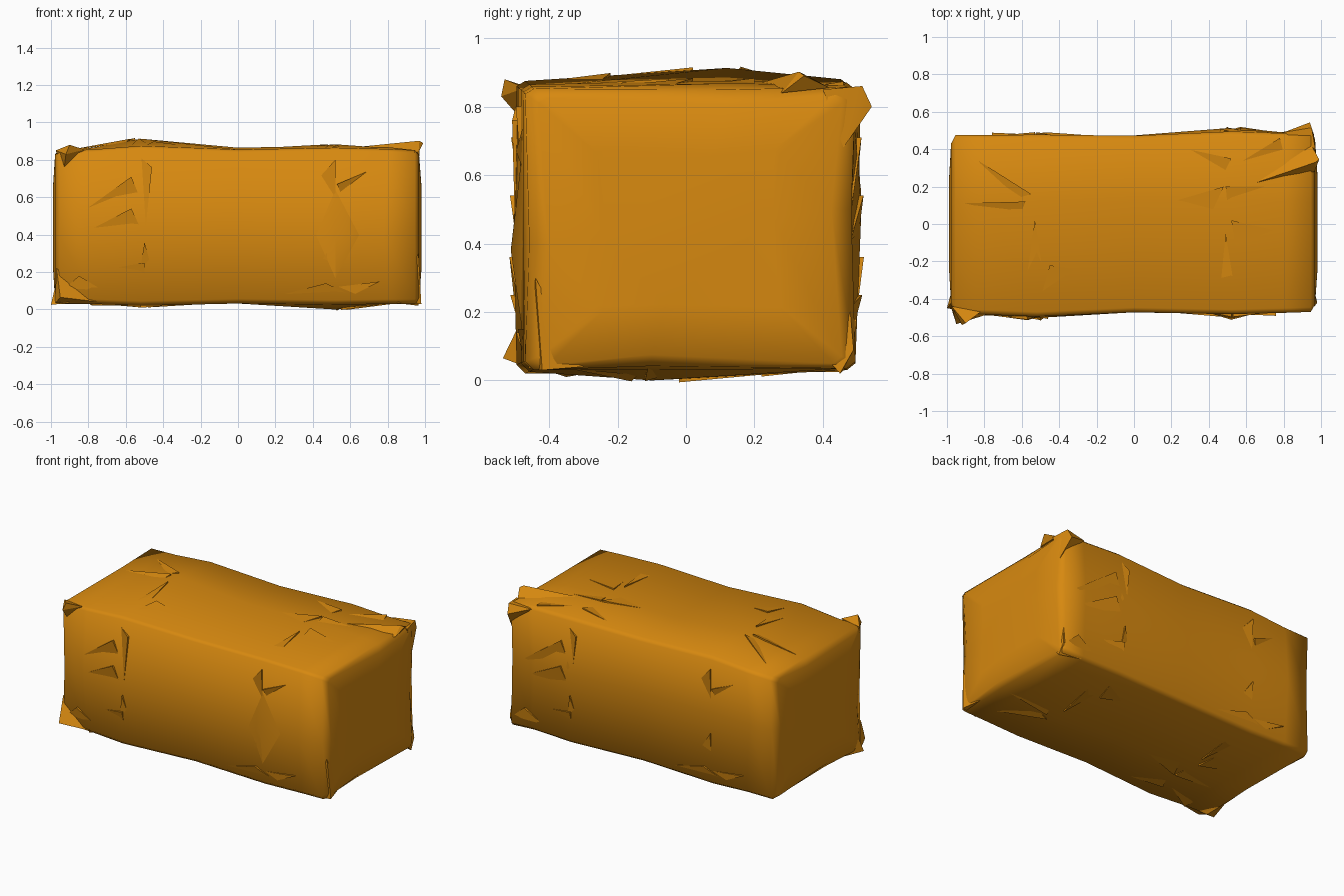
import bpy, bmesh, math
from mathutils import Vector
from mathutils.bvhtree import BVHTree

gold = bpy.data.materials.new("amber gold")
gold.diffuse_color = (0.68, 0.25, 0.005, 1)


def finish(bm, name, angle):
    bmesh.ops.recalc_face_normals(bm, faces=bm.faces)
    me = bpy.data.meshes.new(name)
    bm.to_mesh(me)
    ob = bpy.data.objects.new(name, me)
    bpy.context.collection.objects.link(ob)
    me.materials.append(gold)
    bpy.ops.object.select_all(action='DESELECT')
    ob.select_set(True)
    bpy.context.view_layer.objects.active = ob
    bpy.ops.object.shade_smooth_by_angle(angle=math.radians(angle))
    return ob


# crumpled block: stations along x with (x, ymin, ymax, zmin, zmax, edge dent)
stations = [
    (-0.978, -0.43, 0.43, 0.045, 0.835, 0.03),
    (-0.955, -0.48, 0.475, 0.03, 0.86, 0.012),
    (-0.78, -0.485, 0.475, 0.03, 0.865, 0),
    (-0.52, -0.495, 0.478, 0.02, 0.885, 0),
    (0.0, -0.472, 0.472, 0.032, 0.865, 0),
    (0.52, -0.482, 0.495, 0.025, 0.875, 0),
    (0.80, -0.475, 0.485, 0.03, 0.868, 0),
    (0.945, -0.47, 0.495, 0.03, 0.862, 0.012),
    (0.968, -0.43, 0.455, 0.045, 0.835, 0.03)]
body = bmesh.new()
rings = []
for x, y0, y1, z0, z1, d in stations:
    c = 0.025
    # each seam swells in the middle of its sides
    top = 0.028 if abs(x + 0.52) < 0.01 else 0.0
    low = 0.025 if abs(x - 0.52) < 0.01 else 0.0
    shift = -0.02 if abs(x) < 0.9 else 0
    pts = [(y0 + c, z0), (-0.1, z0 - low + d), (y1 - c, z0 + 0.005),
           (y1, z0 + c), (y1 + low * 0.7 - d, 0.5), (y1, z1 - c),
           (y1 - c, z1 - 0.005), (0.12, z1 + top - d), (y0 + c, z1 - 0.01),
           (y0, z1 - c), (y0 - top * 0.3 + d, 0.4), (y0, z0 + c)]
    rings.append([body.verts.new((x + (shift if i in (4, 10) else 0), y, z))
                  for i, (y, z) in enumerate(pts)])
for a, b in zip(rings, rings[1:]):
    for i in range(12):
        j = (i + 1) % 12
        body.faces.new((a[i], a[j], b[j], b[i]))
for ring, mx in ((rings[0], -0.988), (rings[-1], 0.98)):
    # end panel: flat inner loop, then a cap
    mid = Vector((mx, 0, 0.44))
    inner = [body.verts.new((mx, *(mid.lerp(v.co, 0.6)).yz)) for v in ring]
    for i in range(12):
        j = (i + 1) % 12
        body.faces.new((ring[i], ring[j], inner[j], inner[i]))
    body.faces.new(inner)
bmesh.ops.recalc_face_normals(body, faces=body.faces)
tree = BVHTree.FromBMesh(body)
finish(body, "crumpled_block", 110)

# folded flaps: triangles in side coordinates, second corner lifted
front_folds = [
    (-0.89, 0.48, -0.57, 0.71, -0.53, 0.61),
    (-0.82, 0.41, -0.57, 0.54, -0.52, 0.43),
    (-0.50, 0.38, -0.46, 0.76, -0.53, 0.82),
    (-0.53, 0.17, -0.50, 0.36, -0.47, 0.25),
    (-0.67, 0.22, -0.50, 0.25, -0.50, 0.18),
    (-0.94, 0.10, -0.85, 0.18, -0.72, 0.10),
    (0.43, 0.70, 0.52, 0.80, 0.52, 0.55),
    (0.44, 0.25, 0.52, 0.37, 0.52, 0.22),
    (0.72, 0.75, 0.53, 0.67, 0.55, 0.62),
    (0.20, 0.07, 0.47, 0.14, 0.60, 0.08),
    (0.45, 0.11, 0.76, 0.15, 0.60, 0.07)]
top_folds = [
    (0.24, 0.41, 0.52, 0.35, 0.48, 0.27),
    (0.14, 0.10, 0.48, 0.20, 0.40, 0.03),
    (0.82, 0.20, 0.49, 0.20, 0.50, 0.10),
    (0.46, -0.36, 0.49, -0.05, 0.54, -0.36),
    (0.82, -0.05, 0.52, 0.02, 0.55, -0.15),
    (0.52, 0.30, 0.78, 0.46, 0.80, 0.38),
    (-0.94, 0.11, -0.58, 0.12, -0.60, 0.07),
    (-0.85, 0.35, -0.55, 0.16, -0.62, 0.14),
    (-0.58, -0.33, -0.53, 0.02, -0.48, -0.30),
    (-0.50, -0.40, -0.45, -0.22, -0.28, -0.25)]


def folds(name, table, to_ray, out, lift):
    bm = bmesh.new()
    out = Vector(out)
    for ax, ay, bx, by, cx, cy in table:
        base = []
        for u, v in ((ax, ay), (bx, by), (cx, cy)):
            hit = tree.ray_cast(Vector(to_ray(u, v)) + out * 2, -out)[0]
            base.append(hit - out * 0.003)
        peak = bm.verts.new(base[1] + out * lift)
        a, b, c = [bm.verts.new(p) for p in base]
        for f in ((a, b, c), (a, peak, b), (b, peak, c), (c, peak, a)):
            bm.faces.new(f)
    finish(bm, name, 30)


# opposite sides repeat the folds turned end for end
folds("front_folds", front_folds, lambda u, v: (u, 0, v), (0, -1, 0), 0.018)
folds("back_folds", front_folds, lambda u, v: (-u, 0, v), (0, 1, 0), 0.016)
folds("top_folds", top_folds, lambda u, v: (u, v, 0.45), (0, 0, 1), 0.013)
folds("bottom_folds", top_folds, lambda u, v: (-u, -v, 0.45), (0, 0, -1), 0.013)


# pinched corners: spikes pulled out of the block
def pinch(name, tip, *base):
    bm = bmesh.new()
    for p in (tip,) + base:
        bm.verts.new(p)
    bmesh.ops.convex_hull(bm, input=bm.verts)
    finish(bm, name, 30)


pinch("corner_low_front", (-0.95, -0.535, 0.065), (-0.98, -0.44, 0.03),
      (-0.74, -0.47, 0.04), (-0.97, -0.46, 0.22))
pinch("corner_foot_left", (-1.0, -0.45, 0.025), (-0.96, -0.40, 0.2),
      (-0.9, -0.47, 0.035), (-0.96, -0.3, 0.035))
pinch("corner_high_front", (-0.92, -0.54, 0.83), (-0.90, -0.53, 0.88),
      (-0.975, -0.44, 0.85), (-0.82, -0.47, 0.855), (-0.93, -0.47, 0.75))
pinch("corner_high_back", (0.94, 0.543, 0.80), (0.95, 0.515, 0.86),
      (0.80, 0.49, 0.85), (0.965, 0.46, 0.68), (0.97, 0.40, 0.85))
pinch("corner_low_back", (0.96, 0.49, 0.09), (0.965, 0.45, 0.02),
      (0.80, 0.47, 0.04), (0.96, 0.38, 0.10), (0.95, 0.48, 0.2))
pinch("corner_low_right", (0.98, -0.42, 0.03), (0.965, -0.44, 0.3),
      (0.85, -0.46, 0.035), (0.95, -0.30, 0.04))
pinch("top_spike", (0.99, 0.345, 0.89), (0.97, 0.33, 0.902),
      (0.65, 0.22, 0.87), (0.95, 0.42, 0.855), (0.965, 0.28, 0.84))
pinch("back_seam_ridge", (0.52, 0.512, 0.55), (0.20, 0.475, 0.5),
      (0.50, 0.48, 0.12), (0.62, 0.48, 0.5), (0.52, 0.48, 0.82))
pinch("front_seam_ridge", (0.52, -0.512, 0.38), (0.40, -0.475, 0.4),
      (0.52, -0.475, 0.12), (0.66, -0.475, 0.4), (0.52, -0.475, 0.7))
